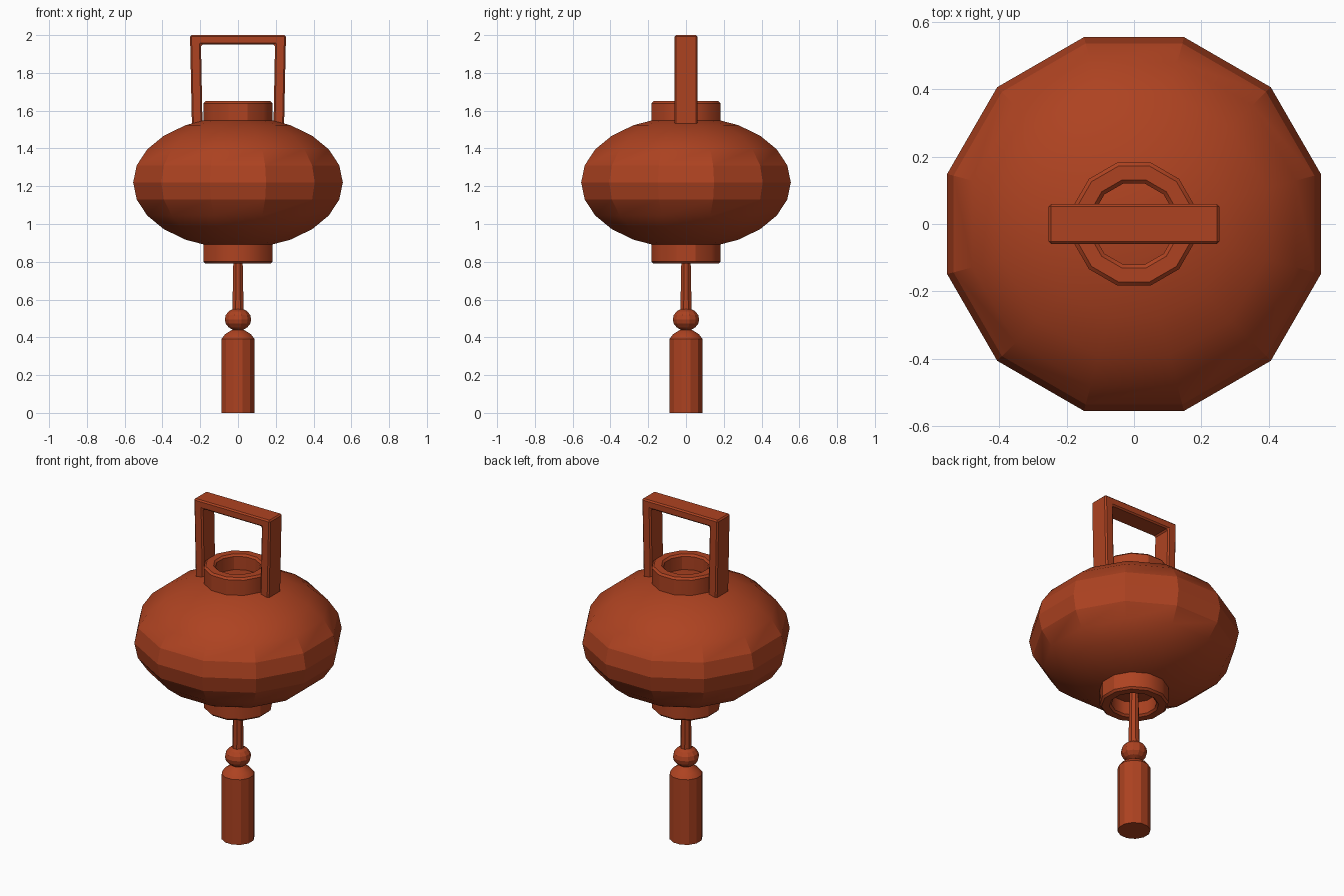
import bpy, bmesh
from math import cos, sin, pi, radians

if "Cube" in bpy.data.objects:
    bpy.data.objects.remove(bpy.data.objects["Cube"])

mat = bpy.data.materials.new("lantern_red")
mat.diffuse_color = (0.42, 0.055, 0.015, 1)
mat.use_nodes = True
mat.node_tree.nodes["Principled BSDF"].inputs["Base Color"].default_value = mat.diffuse_color


def finish(bm, name, angle):
    bmesh.ops.recalc_face_normals(bm, faces=bm.faces)
    me = bpy.data.meshes.new(name)
    bm.to_mesh(me)
    bm.free()
    ob = bpy.data.objects.new(name, me)
    bpy.context.collection.objects.link(ob)
    me.materials.append(mat)
    bpy.ops.object.select_all(action='DESELECT')
    bpy.context.view_layer.objects.active = ob
    ob.select_set(True)
    bpy.ops.object.shade_smooth_by_angle(angle=radians(angle))
    return ob


def lathe(name, profile, sides=12, closed=False, angle=20):
    """Spin (radius across flats, z) points; a flat side faces the front."""
    bm = bmesh.new()
    rings = []
    for r, z in profile:
        if r < 1e-5:
            rings.append([bm.verts.new((0, 0, z))] * sides)
            continue
        R = r / cos(pi / sides)
        rings.append([bm.verts.new((R * cos((2 * i + 1) * pi / sides),
                                    R * sin((2 * i + 1) * pi / sides), z))
                      for i in range(sides)])
    pairs = list(zip(rings, rings[1:]))
    if closed:
        pairs.append((rings[-1], rings[0]))
    for a, b in pairs:
        for i in range(sides):
            j = (i + 1) % sides
            quad = list(dict.fromkeys((a[i], a[j], b[j], b[i])))
            bm.faces.new(quad)
    if not closed:
        for ring in (rings[0], rings[-1]):
            if ring[0] is not ring[1]:
                bm.faces.new(ring)
    return finish(bm, name, angle)


def ellipsoid(name, r, h, z, rings, sides=12):
    pts = [(r * sin(pi * k / rings), z - h * cos(pi * k / rings))
           for k in range(rings + 1)]
    return lathe(name, pts, sides)


# Paper body
ellipsoid("lantern_body", 0.555, 0.35, 1.22, 12)

# Collars: bevelled rings at top and bottom
b = 0.011
for name, z0, z1 in (("top_collar", 1.53, 1.65), ("bottom_collar", 0.79, 0.91)):
    ro, ri = 0.183, 0.12
    lathe(name, [(ro - b, z0), (ro, z0 + b), (ro, z1 - b), (ro - b, z1),
                 (ri + b, z1), (ri, z1 - b), (ri, z0 + b), (ri + b, z0)],
          closed=True, angle=30)

# Handle: slightly tapering arch, extruded in depth and bevelled
half = [(0.254, 2.0), (0.244, 1.525), (0.188, 1.525), (0.196, 1.95)]
outline = half + [(-x, z) for x, z in reversed(half)]
bm = bmesh.new()
front = bm.faces.new([bm.verts.new((x, -0.06, z)) for x, z in outline])
ext = bmesh.ops.extrude_face_region(bm, geom=[front])
bmesh.ops.translate(bm, vec=(0, 0.12, 0),
                    verts=[v for v in ext["geom"] if isinstance(v, bmesh.types.BMVert)])
bmesh.ops.recalc_face_normals(bm, faces=bm.faces)
bmesh.ops.bevel(bm, geom=bm.edges[:], offset=0.008, segments=1, affect='EDGES')
finish(bm, "handle", 30)

# Tassel: cord, bead and fringe
lathe("tassel_cord", [(0.030, 0.53), (0.023, 0.89)], sides=8, angle=30)
ellipsoid("tassel_bead", 0.07, 0.06, 0.495, 8)
lathe("tassel_fringe", [(0.087, 0.0), (0.087, 0.392), (0.068, 0.417), (0.03, 0.44)],
      angle=25)
